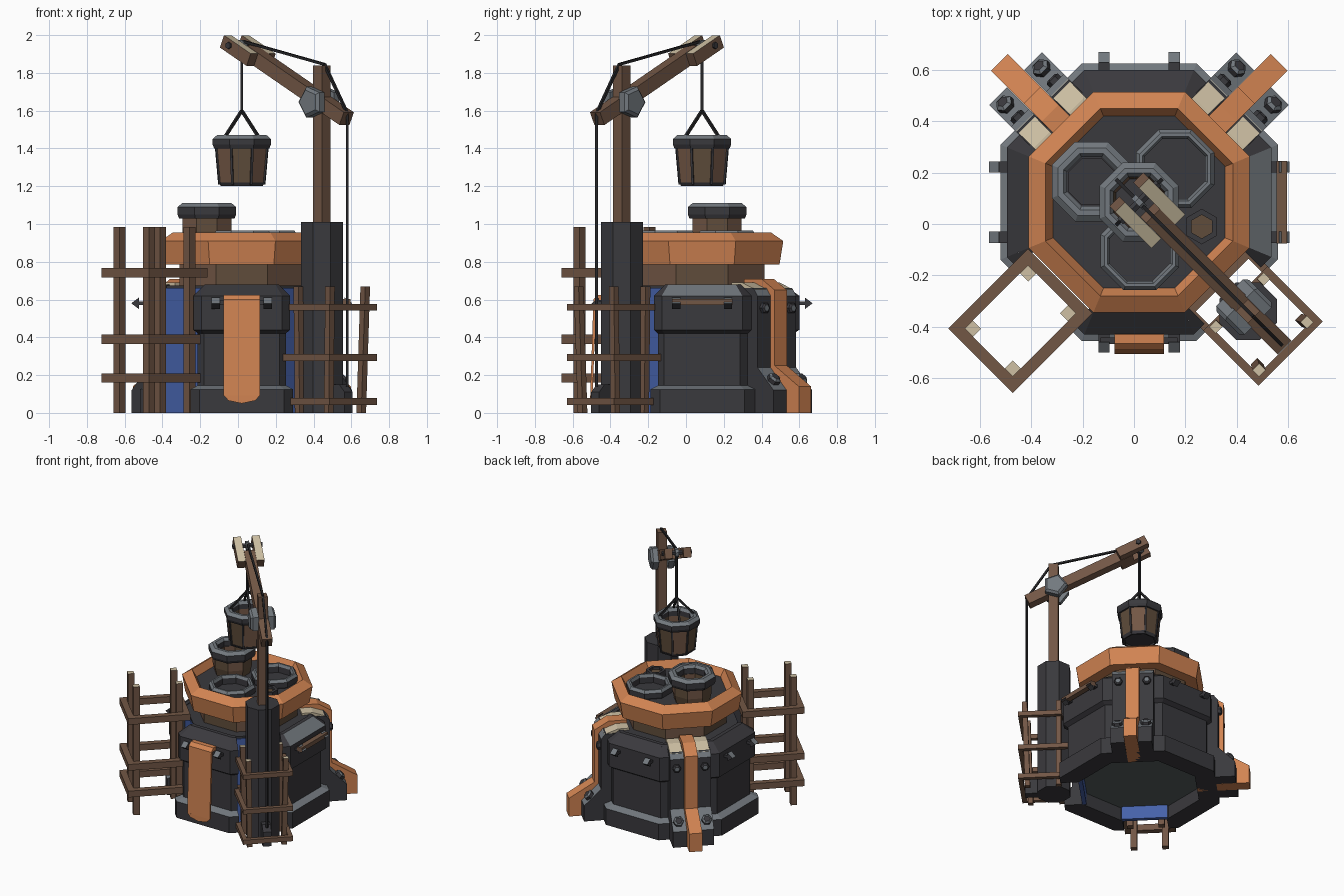
import bpy, bmesh, math
from mathutils import Matrix, Vector

if "Cube" in bpy.data.objects:
    bpy.data.objects.remove(bpy.data.objects["Cube"])

CX, CY = 0.02, 0.085            # centre axis of the furnace


def mat(name, col):
    m = bpy.data.materials.new(name)
    m.diffuse_color = (*col, 1)
    m.use_nodes = True
    m.node_tree.nodes["Principled BSDF"].inputs["Base Color"].default_value = m.diffuse_color
    return m


CHAR = mat("charcoal", (.042, .041, .047))
SLATE = mat("slate", (.17, .19, .21))
ORANGE = mat("orange", (.64, .23, .085))
WOOD = mat("wood", (.17, .095, .06))
DARKWOOD = mat("dark_wood", (.115, .073, .043))
TAN = mat("end_grain", (.62, .53, .37))
BLUE = mat("blue", (.06, .12, .40))
ROPE = mat("rope", (.018, .018, .02))
FLOOR = mat("floor_grey", (.09, .11, .11))


def finish(name, verts, faces, M, mats, rule=None):
    """Make an object; rule(normal, centre) in local space picks the material."""
    me = bpy.data.meshes.new(name)
    bm = bmesh.new()
    vs = [bm.verts.new(v) for v in verts]
    for f in faces:
        bm.faces.new([vs[i] for i in f])
    bmesh.ops.recalc_face_normals(bm, faces=bm.faces)
    for f in bm.faces:
        f.normal_update()
        if rule:
            f.material_index = int(rule(f.normal, f.calc_center_median()))
    bm.to_mesh(me)
    bm.free()
    for m in mats:
        me.materials.append(m)
    ob = bpy.data.objects.new(name, me)
    ob.matrix_world = M
    bpy.context.collection.objects.link(ob)
    return ob


def radial(deg, r=0, t=0, z=0):
    """Frame on the axis: local x points outward, y is tangential."""
    return (Matrix.Translation((CX, CY, 0)) @ Matrix.Rotation(math.radians(deg), 4, 'Z')
            @ Matrix.Translation((r, t, z)))


def lathe(name, prof, n, M, mats, rule=None, ring=False):
    """n-sided turned shape; profile = (apothem, z); ring closes the loop."""
    k, p = 1 / math.cos(math.pi / n), len(prof)
    verts = [(r * k * math.cos((i + .5) * math.tau / n), r * k * math.sin((i + .5) * math.tau / n), z)
             for i in range(n) for r, z in prof]
    faces = [(i * p + j, (i + 1) % n * p + j, (i + 1) % n * p + (j + 1) % p, i * p + (j + 1) % p)
             for i in range(n) for j in range(p if ring else p - 1)]
    if not ring:
        faces += [[i * p for i in range(n)], [i * p + p - 1 for i in range(n)]]
    return finish(name, verts, faces, M, mats, rule)


def extrude(name, prof, half, M, mats, rule=None, low=None):
    """Extrude an (r, z) profile tangentially from low(r) (default -half) to half(r)."""
    p = len(prof)
    low = low or (lambda r: -half(r))
    verts = [(r, f(r), z) for f in (low, half) for r, z in prof]
    faces = [list(range(p)), list(range(p, 2 * p))]
    faces += [(j, (j + 1) % p, p + (j + 1) % p, p + j) for j in range(p)]
    return finish(name, verts, faces, M, mats, rule)


def box(name, M, sx, sy, sz, mats, rule=None):
    x, z = sx / 2, sz / 2
    return extrude(name, [(-x, -z), (x, -z), (x, z), (-x, z)], lambda r: sy / 2, M, mats, rule)


def beam(name, a, b, w, h, mats, rule=None):
    a, b = Vector(a), Vector(b)
    d = b - a
    M = Matrix.Translation((a + b) / 2) @ d.to_track_quat('X', 'Z').to_matrix().to_4x4()
    return box(name, M, d.length, w, h, mats, rule)


def at(deg, r, t, z):
    return radial(deg, r, t, z).translation


def top(n, c):
    return n.z > .9


def tilted(n, c):
    return .3 < n.z < .99


def staves(n, c):
    """Alternate facets: axis-facing ones are dark wood, level ones charcoal."""
    return 2 if abs(n.z) > .9 else max(abs(n.x), abs(n.y)) > .85


# --- furnace body: core, blue panels in the front corners, stone slabs around
lathe("core", [(.408, .10), (.408, .675)], 8, radial(0), [CHAR, FLOOR], lambda n, c: n.z < -.9)
SLAB = [(.40, 0), (.54, 0), (.54, .125), (.485, .145), (.485, .42), (.515, .44),
        (.515, .62), (.43, .68), (.40, .68)]
for d in range(0, 360, 45):
    rule = lambda n, c, d=d: tilted(n, c) and (c.z < .3 or d == 0)
    if d in (225, 315):         # open corner: only the slab ends wrap round
        box("blue_panel", radial(d, .40, 0, .33), .03, .32, .66, [BLUE])
        for s in (-1, 1):
            extrude("slab_end", SLAB, lambda r: s * .4142 * r, radial(d), [CHAR, SLATE], rule,
                    lambda r: s * .155)
    else:
        extrude("stone_slab", SLAB, lambda r: .4142 * r, radial(d), [CHAR, SLATE], rule)
for d in (0, 90, 180, 270):
    for t in (-.137, .137):
        extrude("hook", [(.51, .57), (.545, .57), (.545, .55), (.585, .58), (.545, .61), (.545, .59), (.51, .59)],
                lambda r: .022, radial(d, 0, t), [CHAR, SLATE], tilted)

# --- rear buttresses: orange rib, dark side plates, bolts, tan wedges
for d in (45, 135):
    extrude("buttress_rib", [(.40, 0), (.77, 0), (.77, .14), (.59, .25), (.59, .65), (.49, .71), (.36, .71), (.36, .66)],
            lambda r: .046, radial(d), [ORANGE])
    for s in (-1, 1):
        extrude("buttress_plate", [(.41, 0), (.68, 0), (.68, .12), (.56, .24), (.56, .62), (.53, .66), (.41, .66)],
                lambda r: .049, radial(d, 0, s * .096), [CHAR, SLATE], tilted)
        extrude("tan_wedge", [(.36, .62), (.535, .62), (.535, .655), (.44, .69), (.36, .69)],
                lambda r: .045, radial(d, 0, s * .096), [TAN])
        lathe("wall_bolt", [(.026, 0), (.026, .018), (.016, .026)], 6,
              radial(d, .56, s * .1, .555) @ Matrix.Rotation(math.pi / 2, 4, 'Y'), [CHAR, SLATE], top)
        lathe("foot_bolt", [(.032, 0), (.032, .03), (.02, .04)], 6,
              radial(d, .625, s * .1, .165) @ Matrix.Rotation(math.pi / 4, 4, 'Y'), [CHAR, SLATE], tilted)

# --- upper vat: wooden neck, orange rim, lid and pots
lathe("wood_neck", [(.33, .66), (.33, .82)], 8, radial(0), [WOOD, DARKWOOD, CHAR], staves)
lathe("orange_rim", [(.31, .785), (.41, .785), (.43, .91), (.365, .955), (.335, .90), (.31, .88)],
      8, radial(0), [ORANGE], ring=True)
lathe("lid", [(.345, .84), (.345, .90)], 8, radial(0), [CHAR])


def pot_rim(name, x, y, z0, z1, a, w):
    b = min(.02, (z1 - z0) / 2)
    lathe(name, [(a - w, z0), (a - .008, z0), (a, z0 + b), (a, z1 - b), (a - w * .4, z1), (a - w * .75, z1), (a - w, z1 - b)],
          8, Matrix.Translation((x, y, 0)), [CHAR, SLATE], lambda n, c: n.z > .3, ring=True)


pot_rim("pot_rim_back", .16, .215, .89, .965, .153, .036)
pot_rim("pot_rim_front", .023, -.105, .89, .965, .153, .036)
lathe("barrel", [(.115, .89), (.13, .96), (.13, 1.05), (.09, 1.05), (.09, .92)], 8,
      Matrix.Translation((-.165, .165, 0)), [WOOD, DARKWOOD, CHAR], staves)
pot_rim("barrel_rim", -.165, .165, 1.03, 1.11, .155, .06)
P = Matrix.Translation((.264, -.01, 0))
lathe("spout_ring", [(.04, .89), (.06, .89), (.06, .945), (.04, .945)], 6, P, [CHAR], ring=True)
lathe("spout_plug", [(.041, .89), (.041, .925)], 6, P, [DARKWOOD])

# --- front flap and right-hand rod
extrude("front_flap", [(.50, .595), (.515, .625), (.55, .625), (.575, .60), (.592, .09), (.58, .09), (.56, .595)],
        lambda r: .096, radial(270), [ORANGE])
extrude("flap_tip", [(-.096, .092), (.096, .092), (.07, .065), (0, .05), (-.07, .065)], lambda r: .006,
        Matrix.Translation((CX, CY - .586, 0)), [ORANGE])
box("front_rod", radial(270, .54, 0, .585), .025, .30, .025, [CHAR])
box("side_rod", radial(0, .555, 0, .587), .04, .32, .032, [WOOD])


# --- wooden frames at the two front corners
def frame(name, d, r0, r1, t, post, top_z, levels, bar, bar_h, lean=0):
    for r in (r0, r1):
        for s in (-t, t):
            k = 0 if r == r0 else lean
            ob = box(name + "_post", radial(d, r - k / 2, s, top_z / 2), post, post, top_z, [WOOD, TAN], top)
            for v in ob.data.vertices:
                v.co.x += k if v.co.z > 0 else -k / 3
                v.co.y += math.copysign(lean / 3, s) * (1 if v.co.z > 0 else -1)
    o = post / 2 + bar
    for z, rin in levels:
        a, b = rin - o, r1 + o
        for s in (-1, 1):
            box(name + "_rail", radial(d, (a + b) / 2, s * (t + o - bar / 2), z), b - a, bar, bar_h, [WOOD])
        for r in (a + bar / 2, b - bar / 2):
            box(name + "_rail", radial(d, r, 0, z), bar, 2 * (t + o), bar_h, [WOOD])


frame("left_frame", 225, .502, .806, .11, .045, .985,
      [(.185, .502), (.39, .502), (.742, .502)], .045, .048)
frame("right_frame", 315, .555, .785, .127, .036, .67,
      [(.06, .58), (.293, .475), (.56, .58)], .032, .035, .015)

# --- crane: column, mast, boom, pivot and tip
D = 315
lathe("crane_column", [(.112, 0), (.112, 1.01)], 8, radial(D, .60), [CHAR])
extrude("rope_cleat", [(.69, 0), (.80, 0), (.80, .11), (.76, .15), (.69, .15)], lambda r: .03, radial(D), [CHAR])
box("mast", radial(D, .60, 0, 1.42), .066, .066, .84, [WOOD])


def boom(s, t=0, up=0):
    return at(D, s, t, 1.94 - .487 * s + up)


beam("boom", boom(.06), boom(.785), .075, .075, [WOOD])
for s in (-1, 1):
    beam("tip_cheek", boom(-.055, s * .066), boom(.145, s * .066), .055, .072, [WOOD, TAN], top)
    lathe("pivot_plate", [(.07, 0), (.07, .04), (.055, .055)], 5,
          radial(D, .585, s * .034, 1.645) @ Matrix.Rotation(-s * math.pi / 2, 4, 'X'), [SLATE])
lathe("tip_axle", [(.016, -.105), (.016, .105)], 6,
      radial(D, 0, 0, 1.945) @ Matrix.Rotation(math.pi / 2, 4, 'X'), [CHAR])
lathe("tip_pulley", [(.03, -.012), (.03, .012)], 8,
      radial(D, 0, 0, 1.945) @ Matrix.Rotation(math.pi / 2, 4, 'X'), [SLATE])

# --- ropes
line = [at(D, .02, 0, 1.965), at(D, .62, 0, 1.845), at(D, .79, 0, 1.585), at(D, .79, 0, .14)]
for a, b in zip(line, line[1:]):
    beam("hoist_rope", a, b, .014, .014, [ROPE])
beam("drop_rope", at(0, 0, 0, 1.93), at(0, 0, 0, 1.60), .014, .014, [ROPE])
for d in (45, 135, 225, 315):
    beam("bucket_rope", at(0, 0, 0, 1.60), at(d, .145, 0, 1.44), .014, .014, [ROPE])

# --- bucket
lathe("bucket", [(.118, 1.215), (.137, 1.43), (.10, 1.43), (.09, 1.25)], 8, radial(0),
      [WOOD, DARKWOOD, CHAR], staves)
lathe("bucket_foot", [(.10, 1.20), (.11, 1.20), (.121, 1.22), (.10, 1.22)], 8, radial(0), [CHAR], ring=True)
pot_rim("bucket_rim", CX, CY, 1.40, 1.47, .154, .055)
for i in range(8):
    d = 22.5 + 45 * i
    beam("bucket_strap", at(d, .127, 0, 1.21), at(d, .147, 0, 1.42), .012, .012, [CHAR])
